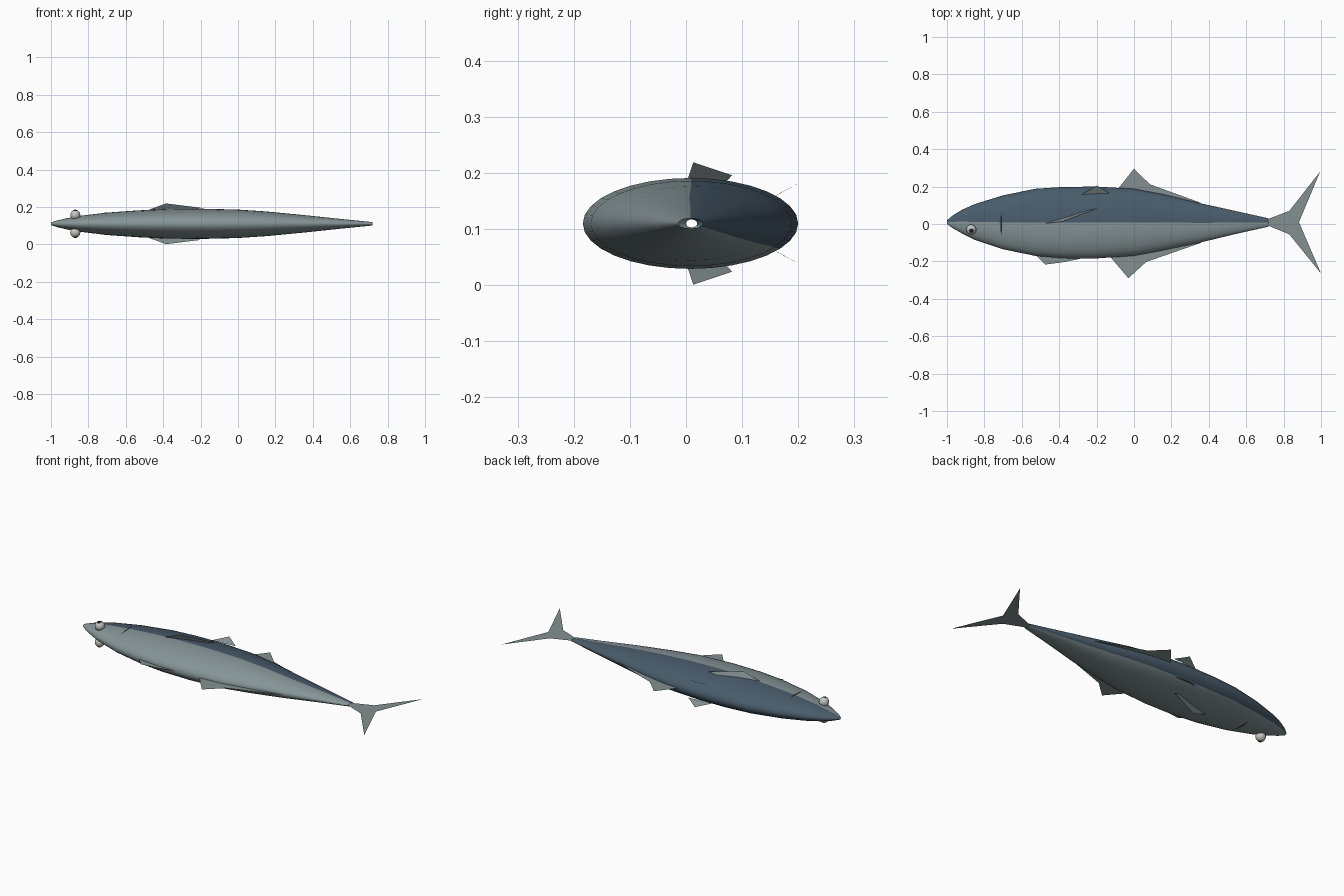
import bpy, bmesh, math
from mathutils import Vector

cube = bpy.data.objects.get("Cube")
if cube:
    bpy.data.objects.remove(cube, do_unlink=True)

MID = 0.11  # height of the fish's plane of symmetry


def material(name, rgb):
    m = bpy.data.materials.new(name)
    m.use_nodes = True
    m.diffuse_color = (*rgb, 1)
    m.node_tree.nodes["Principled BSDF"].inputs["Base Color"].default_value = (*rgb, 1)
    return m


silver = material("silver", (0.24, 0.30, 0.31))
blue = material("slate blue", (0.065, 0.105, 0.145))
fin_grey = material("fin grey", (0.23, 0.28, 0.285))
eye_white = material("eye white", (0.55, 0.55, 0.53))
black = material("black", (0.015, 0.015, 0.015))


def finish(name, bm, mats, smooth=False):
    mesh = bpy.data.meshes.new(name)
    bm.to_mesh(mesh)
    bm.free()
    for m in mats:
        mesh.materials.append(m)
    for p in mesh.polygons:
        p.use_smooth = smooth
    obj = bpy.data.objects.new(name, mesh)
    bpy.context.collection.objects.link(obj)
    return obj


# Body stations: x, back edge y, belly edge y, half thickness
STATIONS = [
    (-1.0, 0.02, 0.0, 0.007), (-0.97, 0.045, -0.022, 0.017),
    (-0.92, 0.076, -0.05, 0.029), (-0.85, 0.107, -0.085, 0.042),
    (-0.7, 0.153, -0.135, 0.06), (-0.53, 0.188, -0.17, 0.072),
    (-0.38, 0.198, -0.183, 0.079), (-0.2, 0.2, -0.184, 0.081),
    (0.0, 0.188, -0.17, 0.076), (0.15, 0.16, -0.142, 0.066),
    (0.35, 0.112, -0.1, 0.047), (0.55, 0.068, -0.052, 0.026),
    (0.72, 0.03, -0.014, 0.009),
]
SIDES = 32


def section(x):
    """Interpolated centre y, half height and half thickness at x."""
    for a, b in zip(STATIONS, STATIONS[1:]):
        if a[0] <= x <= b[0]:
            t = (x - a[0]) / (b[0] - a[0])
            _, top, low, th = [p + (q - p) * t for p, q in zip(a, b)]
            return (top + low) / 2, (top - low) / 2, th


# Body: lofted open tube, blue back wrapping a little under
bm = bmesh.new()
rings = []
for x, top, low, th in STATIONS:
    ring = []
    for k in range(SIDES):
        a = 2 * math.pi * k / SIDES
        ring.append(bm.verts.new((x, (top + low) / 2 + (top - low) / 2 * math.cos(a),
                                  MID + th * math.sin(a))))
    rings.append(ring)
for r, s in zip(rings, rings[1:]):
    for k in range(SIDES):
        n = (k + 1) % SIDES
        f = bm.faces.new((r[k], r[n], s[n], s[k]))
        f.material_index = 1 if k < SIDES // 4 or k >= SIDES - 3 else 0
bmesh.ops.recalc_face_normals(bm, faces=bm.faces)
finish("body", bm, [silver, blue], True)


def fin(name, points):
    bm = bmesh.new()
    bm.faces.new([bm.verts.new(p) for p in points])
    bmesh.ops.triangulate(bm, faces=bm.faces)
    return finish(name, bm, [fin_grey])


# Fins lying in the plane of symmetry
FLAT_FINS = {
    "dorsal_fin": [(-0.1, 0.17), (0.0, 0.296), (0.085, 0.212), (0.36, 0.112), (0.3, 0.1), (0.0, 0.15)],
    "anal_fin": [(-0.14, -0.16), (-0.03, -0.29), (0.065, -0.203), (0.36, -0.1), (0.3, -0.09), (0.0, -0.14)],
    "belly_fin": [(-0.53, -0.16), (-0.475, -0.217), (-0.37, -0.203), (-0.26, -0.18)],
    "tail_fin": [(0.71, 0.024), (0.83, 0.07), (0.995, 0.28), (0.882, 0.01),
                 (1.0, -0.265), (0.83, -0.055), (0.71, -0.006)],
}
for name, outline in FLAT_FINS.items():
    fin(name, [(x, y, MID) for x, y in outline])

# Paired parts on both flanks
for side, s in (("upper", 1), ("lower", -1)):
    fin(side + "_pectoral_fin", [(x, y, MID + s * z) for x, y, z in (
        (-0.49, 0.0, 0.07), (-0.385, 0.013, 0.109), (-0.2, 0.082, 0.086), (-0.27, 0.068, 0.07))])
    fin(side + "_back_fin", [(x, y, MID + s * z) for x, y, z in (
        (-0.28, 0.158, 0.049), (-0.2, 0.205, 0.074), (-0.13, 0.165, 0.052))])

    # Eyes with a bulging pupil
    for part, mat, radius, y, z in (("eye", eye_white, 0.027, -0.03, 0.047),
                                    ("pupil", black, 0.016, -0.033, 0.06)):
        bm = bmesh.new()
        bmesh.ops.create_uvsphere(bm, u_segments=20, v_segments=12, radius=radius)
        bmesh.ops.translate(bm, verts=bm.verts, vec=Vector((-0.87, y, MID + s * z)))
        finish(side + "_" + part, bm, [mat], True)

    # Gill slit: thin dark strip following the flank
    bm = bmesh.new()
    pairs = []
    for i in range(9):
        t = i / 8
        y = -0.06 + 0.12 * t
        w = 0.0045 * math.sin(math.pi * t) + 0.0005
        pair = []
        for x in (-0.71 - w, -0.71 + w):
            cy, h, th = section(x)
            z = th * math.sqrt(1 - ((y - cy) / h) ** 2) + 0.0015
            pair.append(bm.verts.new((x, y, MID + s * z)))
        pairs.append(pair)
    for p, q in zip(pairs, pairs[1:]):
        bm.faces.new((p[0], p[1], q[1], q[0]) if s > 0 else (p[0], q[0], q[1], p[1]))
    finish(side + "_gill_slit", bm, [black])
